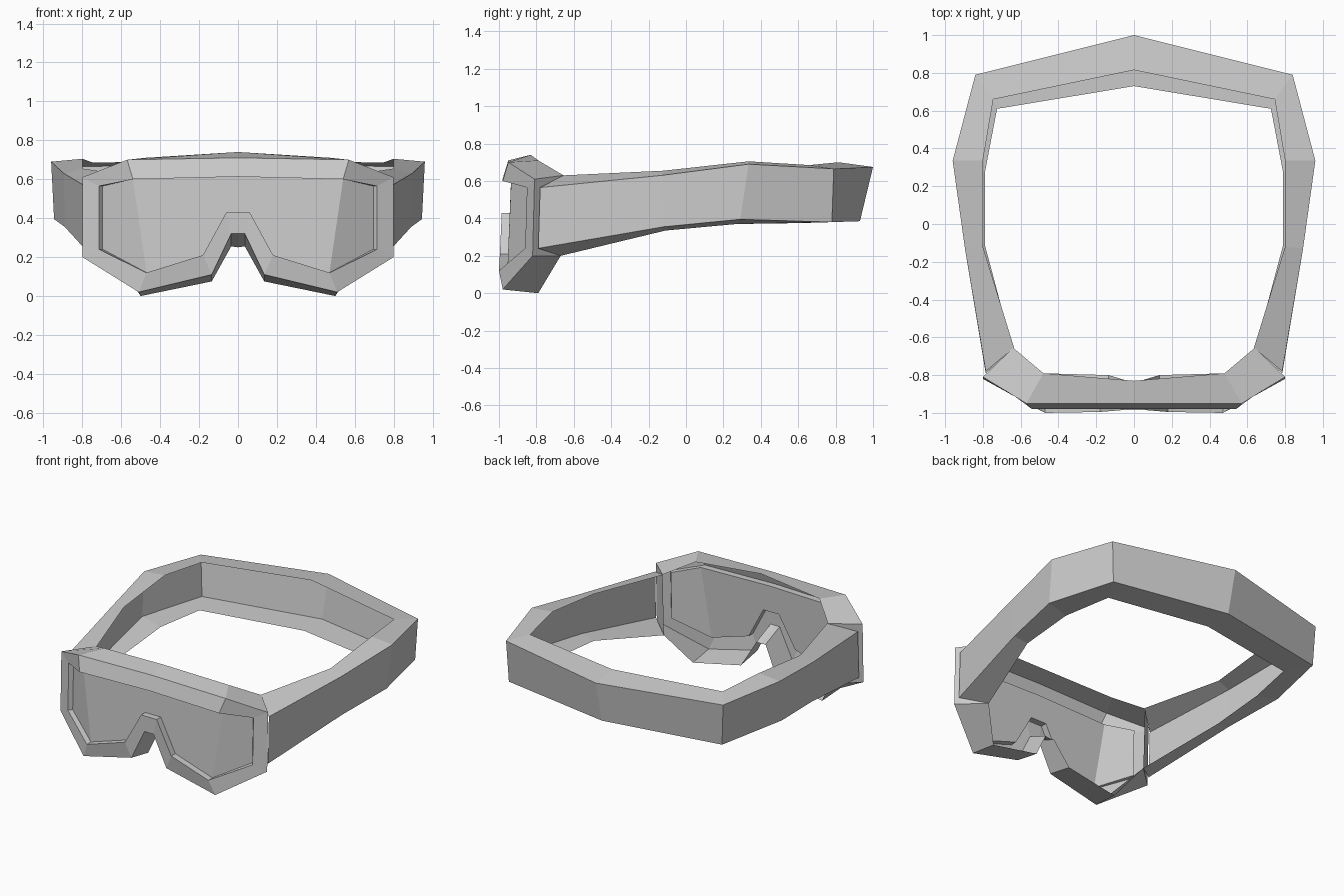
import bpy, bmesh

if "Cube" in bpy.data.objects:
    bpy.data.objects.remove(bpy.data.objects["Cube"])


def mirrored(name, rings, fills=()):
    """Bridge half-rings of points into a thin shell and mirror it across x = 0."""
    bm = bmesh.new()
    rows = [[bm.verts.new(p) for p in ring] for ring in rings]
    for a, b in zip(rows, rows[1:]):
        for i in range(len(a) - 1):
            bm.faces.new((a[i], b[i], b[i + 1], a[i + 1]))
    for ids in fills:
        bm.faces.new([rows[-1][i] for i in ids])
    bm.verts.ensure_lookup_table()
    mesh = bpy.data.meshes.new(name)
    bm.to_mesh(mesh)
    bm.free()
    obj = bpy.data.objects.new(name, mesh)
    bpy.context.collection.objects.link(obj)
    obj.modifiers.new("Mirror", 'MIRROR').use_clip = True
    return obj


# Goggle frame: half outlines run top centre -> side -> bottom -> nose bridge
back_edge = [(0, -.83, .74), (.48, -.79, .71), (.64, -.655, .63), (.64, -.67, .20),
             (.50, -.79, 0), (.135, -.80, .075), (.035, -.83, .255), (0, -.83, .25)]
front_edge = [(0, -.95, .71), (.57, -.95, .70), (.80, -.81, .61), (.80, -.82, .20),
              (.51, -.98, .02), (.135, -.985, .11), (.035, -.985, .32), (0, -.985, .32)]
opening = [(0, -.98, .613), (.54, -.98, .60), (.715, -.85, .565), (.715, -.86, .24),
           (.47, -1, .12), (.18, -.995, .21), (.06, -.985, .43), (0, -.985, .43)]
# The lens sits a little behind the opening
seat = [(min(x, .695), y + (.025 if x > .7 else .045), z) for x, y, z in opening]
mirrored("goggle_frame", [back_edge, front_edge, opening, seat])

# Lens: flat front panel plus an angled side panel
mirrored("lens", [seat], fills=[(4, 3, 2, 1), (7, 6, 5, 4, 1, 0)])

# Head strap: a channel open to the inside, each line runs front end -> back centre
inner_bottom = [(.64, -.67, .20), (.79, -.11, .335), (.79, .27, .37), (.725, .61, .375), (0, .73, .38)]
outer_bottom = [(.785, -.79, .24), (.89, -.12, .355), (.945, .29, .395), (.825, .78, .38), (0, .93, .385)]
outer_top = [(.785, -.78, .565), (.895, -.13, .63), (.96, .335, .69), (.84, .79, .665), (0, 1, .675)]
inner_top = [(.635, -.655, .63), (.80, -.12, .655), (.80, .335, .705), (.745, .66, .685), (0, .815, .70)]
mirrored("head_strap", [inner_bottom, outer_bottom, outer_top, inner_top])
